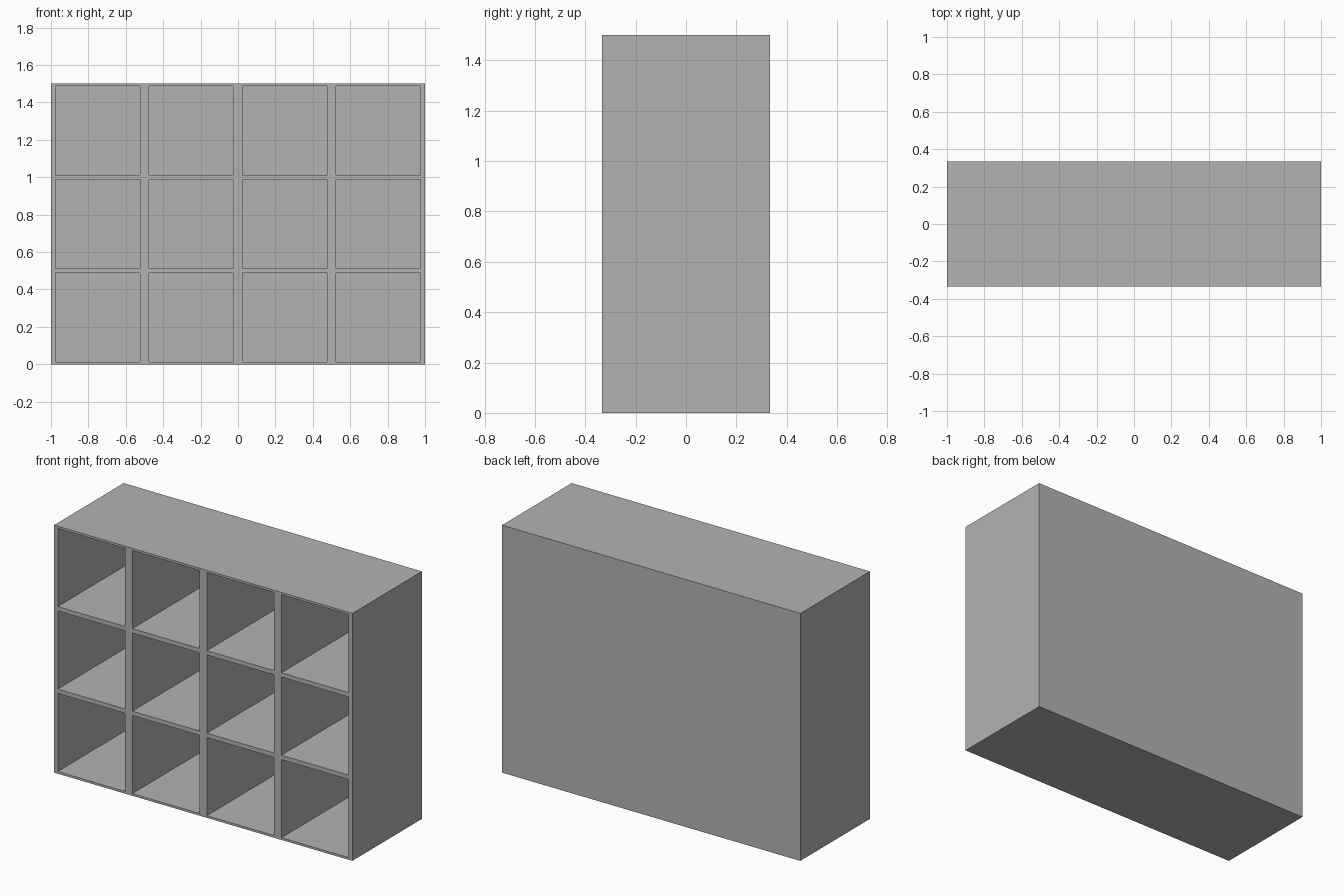
import bpy
import bmesh
from math import radians
from mathutils import Vector

default = bpy.data.objects.get("Cube")
if default:
    bpy.data.objects.remove(default, do_unlink=True)

# Shelf proportions
COLS, ROWS = 4, 3
PITCH = 0.5
DEPTH = 2 / 3
SIDE = 0.025      # half thickness of the uprights
SHELF = 0.0133    # half thickness of the shelves
BACK = 0.0133
W, H = COLS * PITCH, ROWS * PITCH

# Single grey paint
grey = bpy.data.materials.new("plain grey")
grey.use_nodes = True
colour = (0.45, 0.45, 0.45, 1)
grey.diffuse_color = colour
grey.node_tree.nodes["Principled BSDF"].inputs["Base Color"].default_value = colour

# Solid cabinet block
bm = bmesh.new()
bmesh.ops.create_cube(bm, size=1)
bmesh.ops.scale(bm, vec=(W, DEPTH, H), verts=bm.verts)
bmesh.ops.translate(bm, vec=(0, 0, H / 2), verts=bm.verts)


def cut(point, normal):
    bmesh.ops.bisect_plane(bm, geom=bm.verts[:] + bm.edges[:] + bm.faces[:],
                           plane_co=point, plane_no=normal)


# Score the outlines of the compartments
for c in range(COLS):
    for x in (c * PITCH + SIDE, (c + 1) * PITCH - SIDE):
        cut((x - W / 2, 0, 0), (1, 0, 0))
for r in range(ROWS):
    for z in (r * PITCH + SHELF, (r + 1) * PITCH - SHELF):
        cut((0, 0, z), (0, 0, 1))


def is_opening(face):
    p = face.calc_center_median()
    u, v = (p.x + W / 2) % PITCH, p.z % PITCH
    return (face.normal.y < -0.9 and SIDE < u < PITCH - SIDE
            and SHELF < v < PITCH - SHELF)


# Push the compartments in, leaving a thin back panel
bm.normal_update()
openings = [f for f in bm.faces if is_opening(f)]
pushed = bmesh.ops.extrude_discrete_faces(bm, faces=openings)["faces"]
bmesh.ops.translate(bm, vec=Vector((0, DEPTH - BACK, 0)),
                    verts=list({v for f in pushed for v in f.verts}))

# Clean up the scored lines on the plain outer sides
bm.normal_update()
plain = [f for f in bm.faces
         if abs(f.calc_center_median().x) > W / 2 - 0.001
         or f.calc_center_median().y > DEPTH / 2 - 0.001
         or not 0.001 < f.calc_center_median().z < H - 0.001]
inner = [e for e in {e for f in plain for e in f.edges}
         if e.calc_face_angle(0) < radians(1)]
bmesh.ops.dissolve_edges(bm, edges=inner, use_verts=True)

mesh = bpy.data.meshes.new("cubby_shelf")
bm.to_mesh(mesh)
bm.free()
mesh.materials.append(grey)
shelf = bpy.data.objects.new("cubby_shelf", mesh)
bpy.context.collection.objects.link(shelf)
